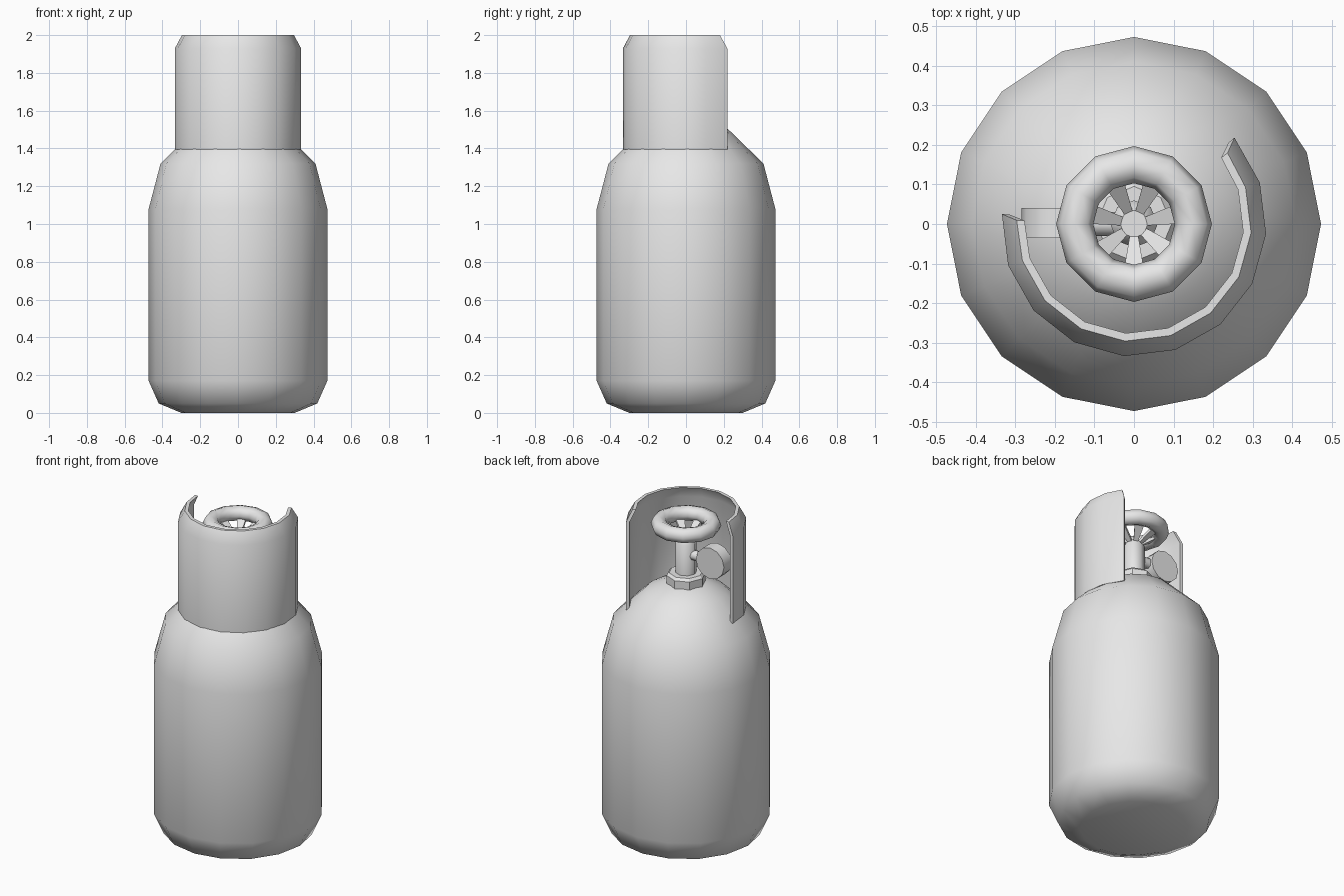
import bpy, bmesh, math
from mathutils import Matrix, Vector

if "Cube" in bpy.data.objects:
    bpy.data.objects.remove(bpy.data.objects["Cube"])

grey = bpy.data.materials.new("light_grey")
grey.diffuse_color = (0.8, 0.8, 0.8, 1)
grey.use_nodes = True
grey.node_tree.nodes["Principled BSDF"].inputs["Base Color"].default_value = grey.diffuse_color


def finish(name, bm, angle=50):
    bmesh.ops.recalc_face_normals(bm, faces=bm.faces)
    me = bpy.data.meshes.new(name)
    bm.to_mesh(me)
    bm.free()
    ob = bpy.data.objects.new(name, me)
    bpy.context.collection.objects.link(ob)
    me.materials.append(grey)
    bpy.ops.object.select_all(action='DESELECT')
    ob.select_set(True)
    bpy.context.view_layer.objects.active = ob
    bpy.ops.object.shade_smooth_by_angle(angle=math.radians(angle))
    return ob


def lathe(name, profile, sides, angle=50, matrix=None):
    """Revolve an open (radius, height) profile about z and cap both ends."""
    bm = bmesh.new()
    rings = [[bm.verts.new((r * math.cos(math.tau * i / sides),
                            r * math.sin(math.tau * i / sides), z))
              for i in range(sides)] for r, z in profile]
    for a, b in zip(rings, rings[1:]):
        for i in range(sides):
            j = (i + 1) % sides
            bm.faces.new((a[i], a[j], b[j], b[i]))
    bm.faces.new(rings[0])
    bm.faces.new(rings[-1])
    if matrix:
        bm.transform(matrix)
    return finish(name, bm, angle)


# Tank body
lathe("tank_body", [(0.30, 0), (0.42, 0.05), (0.473, 0.17), (0.473, 1.08),
                    (0.41, 1.32), (0.225, 1.50), (0.10, 1.555)], 16, 60)

# Open guard collar: section swept along ten 22.5 degree steps
section = [(0.335, 1.395), (0.335, 1.93), (0.297, 2.0),
           (0.277, 2.0), (0.315, 1.93), (0.315, 1.395)]
bm = bmesh.new()
rows = []
for k in range(11):
    row = []
    for r, z in section:
        a = 175.7 + 22.5 * k
        if z > 1.95:                       # rim ends are drawn in a little
            a += 2.5 if k == 0 else -3.5 if k == 10 else 0
        a = math.radians(a)
        row.append(bm.verts.new((r * math.cos(a), r * math.sin(a), z)))
    rows.append(row)
for a, b in zip(rows, rows[1:]):
    for i in range(6):
        j = (i + 1) % 6
        bm.faces.new((a[i], a[j], b[j], b[i]))
for row in (rows[0], rows[-1]):            # end caps as two quads
    bm.faces.new((row[0], row[1], row[4], row[5]))
    bm.faces.new((row[1], row[2], row[3], row[4]))
finish("guard_collar", bm, 35)

# Valve nut and stem
lathe("valve_nut", [(0.11, 1.52), (0.11, 1.60), (0.095, 1.615)], 8, 30)
lathe("valve_stem", [(0.06, 1.58), (0.06, 1.80), (0.035, 1.83)], 8)

# Hand wheel rim: 12-sided ring with an 8-sided section
bm = bmesh.new()
N, M = 12, 8
ring = []
for i in range(N):
    a = math.tau * i / N
    ring.append([bm.verts.new(((0.15 + 0.047 * math.cos(t)) * math.cos(a),
                               (0.15 + 0.047 * math.cos(t)) * math.sin(a),
                               1.905 + 0.045 * math.sin(t)))
                 for t in (math.tau * j / M for j in range(M))])
for i in range(N):
    for j in range(M):
        p, q, k = ring[i], ring[(i + 1) % N], (j + 1) % M
        bm.faces.new((p[j], q[j], q[k], p[k]))
finish("wheel_rim", bm, 60)

# Seven tapered spokes rising from the stem to the rim
bm = bmesh.new()
for s in range(7):
    rot = Matrix.Rotation(math.tau * (s + 0.25) / 7, 3, 'Z')
    ends = [[bm.verts.new(rot @ Vector((r, y, z + dz)))
             for y, dz in ((-w, 0), (w, 0), (w, -0.02), (-w, -0.02))]
            for r, w, z in ((0.025, 0.010, 1.825), (0.125, 0.027, 1.895))]
    a, b = ends
    for i in range(4):
        j = (i + 1) % 4
        bm.faces.new((a[i], a[j], b[j], b[i]))
    bm.faces.new(a)
    bm.faces.new(b)
finish("wheel_spokes", bm, 30)

# Round side regulator facing the back, with a short neck to the stem
face_back = Matrix.Translation((-0.19, 0, 1.73)) @ Matrix.Rotation(-math.pi / 2, 4, 'X')
lathe("regulator", [(0.095, -0.035), (0.095, 0.04)], 12, 40, face_back)
along_x = Matrix.Translation((0, 0, 1.73)) @ Matrix.Rotation(-math.pi / 2, 4, 'Y')
lathe("regulator_neck", [(0.03, 0.03), (0.03, 0.12)], 8, 50, along_x)
